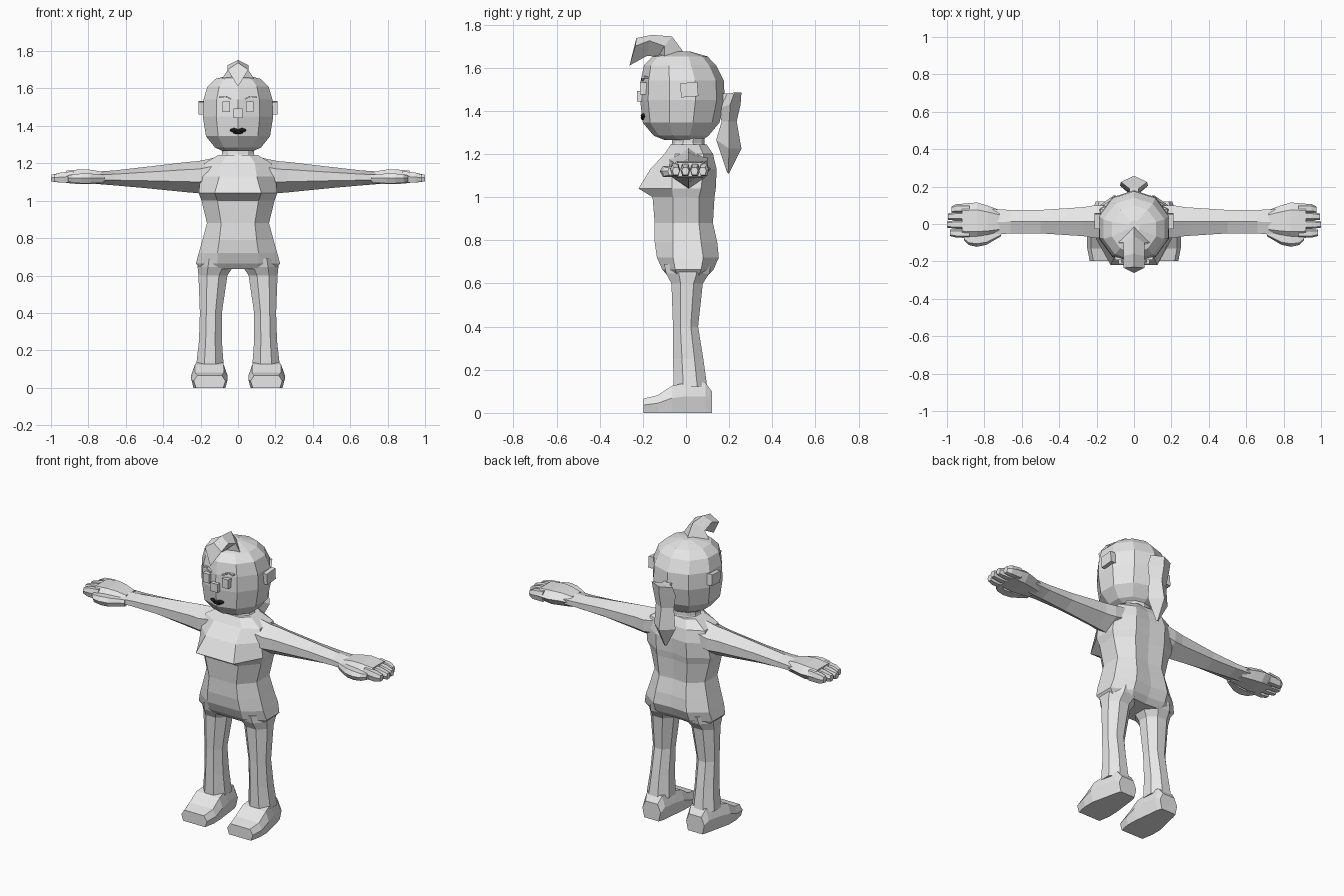
import bpy, bmesh, math
from mathutils import Matrix


def material(name, c):
    m = bpy.data.materials.new(name)
    m.diffuse_color = (c, c, c, 1)
    return m


GREY = material("light grey", 0.8)
DARK = material("black lips", 0.01)


def finish(name, bm, mat=GREY):
    bmesh.ops.recalc_face_normals(bm, faces=bm.faces)
    me = bpy.data.meshes.new(name)
    bm.to_mesh(me)
    bm.free()
    me.materials.append(mat)
    ob = bpy.data.objects.new(name, me)
    bpy.context.collection.objects.link(ob)
    return ob


def loft(name, rings, sx=1):
    """Skin a list of equal-length point rings and cap both ends."""
    bm = bmesh.new()
    vs = [[bm.verts.new((sx * x, y, z)) for x, y, z in r] for r in rings]
    n = len(vs[0])
    for a, b in zip(vs, vs[1:]):
        for i in range(n):
            j = (i + 1) % n
            bm.faces.new((a[i], a[j], b[j], b[i]))
    bm.faces.new(vs[0])
    bm.faces.new(vs[-1])
    return finish(name, bm)


def box(name, c, size, tilt=0.0, axis='Y', mat=GREY):
    bm = bmesh.new()
    m = Matrix.Translation(c) @ Matrix.Rotation(tilt, 4, axis) @ Matrix.Diagonal((*size, 1))
    bmesh.ops.create_cube(bm, size=1, matrix=m)
    return finish(name, bm, mat)


def oval(z, rx, y0, y1, n, cx=0.0, turn=0.0):
    """Flat n-sided ring between two depths."""
    cy, ry = (y0 + y1) / 2, (y1 - y0) / 2
    return [(cx + rx * math.sin(t), cy - ry * math.cos(t), z)
            for t in (turn + 2 * math.pi * i / n for i in range(n))]


def torso_ring(z, w, fx, f, sf, sb, bx, b):
    half = [(fx, f), (w, sf), (w, sb), (bx, b)]
    pts = [(0, f)] + half + [(0, b - 0.008)] + [(-x, y) for x, y in reversed(half)]
    return [(x, y, z) for x, y in pts]


# Torso with a bust shelf, waist and hips
loft("torso", [torso_ring(*r) for r in (
    (0.635, 0.20, 0.10, -0.085, -0.04, 0.06, 0.10, 0.10),
    (0.665, 0.225, 0.11, -0.11, -0.05, 0.07, 0.11, 0.128),
    (0.72, 0.21, 0.11, -0.135, -0.06, 0.08, 0.11, 0.152),
    (0.79, 0.19, 0.10, -0.145, -0.06, 0.07, 0.10, 0.145),
    (0.88, 0.166, 0.09, -0.145, -0.06, 0.06, 0.09, 0.125),
    (1.00, 0.195, 0.11, -0.155, -0.06, 0.06, 0.10, 0.132),
    (1.04, 0.21, 0.125, -0.22, -0.065, 0.07, 0.10, 0.138),
    (1.13, 0.20, 0.10, -0.165, -0.065, 0.08, 0.10, 0.142),
    (1.20, 0.18, 0.09, -0.10, -0.05, 0.08, 0.09, 0.125),
    (1.245, 0.105, 0.06, -0.07, -0.03, 0.06, 0.06, 0.095))])

# Neck and faceted head
loft("neck", [oval(1.22, 0.11, -0.075, 0.10, 10), oval(1.25, 0.09, -0.065, 0.085, 10),
              oval(1.31, 0.09, -0.06, 0.085, 10)])
loft("head", [oval(z, rx, y0, y1, 10) for z, rx, y0, y1 in (
    (1.265, 0.085, -0.10, 0.075), (1.285, 0.13, -0.15, 0.105), (1.345, 0.18, -0.20, 0.155),
    (1.45, 0.198, -0.213, 0.18), (1.54, 0.194, -0.21, 0.175), (1.61, 0.172, -0.195, 0.14),
    (1.652, 0.125, -0.155, 0.10), (1.675, 0.03, -0.05, 0.02))])

# Forelock curling over the forehead
loft("forelock", [[(0, ty, tz), (w, sy, sz), (0, by, bz), (-w, sy, sz)]
                  for ty, tz, w, sy, sz, by, bz in (
    (-0.01, 1.67, 0.09, -0.10, 1.645, -0.11, 1.63),
    (-0.065, 1.745, 0.055, -0.10, 1.70, -0.13, 1.65),
    (-0.16, 1.752, 0.055, -0.17, 1.725, -0.18, 1.655),
    (-0.23, 1.737, 0.055, -0.235, 1.70, -0.262, 1.61))])

# Ponytail: wide tied top, narrow bend, pointed end
loft("ponytail", [[(-w, ym, z1), (0, y0, z0), (w, ym, z1), (0, y1, z1)]
                  for w, y0, z0, ym, y1, z1 in (
    (0.07, 0.17, 1.475, 0.225, 0.257, 1.485),
    (0.075, 0.15, 1.41, 0.205, 0.253, 1.43),
    (0.06, 0.165, 1.35, 0.20, 0.235, 1.35),
    (0.07, 0.14, 1.265, 0.20, 0.257, 1.225),
    (0.008, 0.19, 1.115, 0.195, 0.20, 1.11))])
box("hair_tie", (0, 0.185, 1.465), (0.05, 0.06, 0.03))

# Nose
box("nose", (0, -0.20, 1.468), (0.048, 0.055, 0.05))

# Lips
bm = bmesh.new()
for x, z, w, h in ((-0.019, 1.377, 0.024, 0.011), (0.019, 1.377, 0.024, 0.011),
                   (0, 1.367, 0.028, 0.011)):
    bmesh.ops.create_uvsphere(bm, u_segments=16, v_segments=10, radius=1,
                              matrix=Matrix.Translation((x, -0.196, z)) @ Matrix.Diagonal((w, 0.014, h, 1)))
finish("lips", bm, DARK)


def arm_ring(x, y0, y1, z0, z1):
    yc, h = (y0 + y1) / 2, z1 - z0
    return [(x, yc, z1), (x, y0, z0 + 0.75 * h), (x, y0, z0 + 0.35 * h),
            (x, yc, z0), (x, y1, z0 + 0.35 * h), (x, y1, z0 + 0.75 * h)]


def slab_ring(x, y0, y1, z0, z1):
    c = 0.2 * (y1 - y0)
    zm = z0 + 0.55 * (z1 - z0)
    return [(x, y0 + c, z1), (x, y0, zm), (x, y0 + c, z0),
            (x, y1 - c, z0), (x, y1, zm), (x, y1 - c, z1)]


def foot_ring(y, a, b, t):
    return [(a + 0.012, y, 0), (a, y, 0.55 * t), (a + 0.02, y, t),
            (b - 0.02, y, t), (b, y, 0.55 * t), (b - 0.012, y, 0)]


for side, s in (("right", -1), ("left", 1)):
    # Face details
    box(side + "_eye", (s * 0.063, -0.188, 1.503), (0.042, 0.05, 0.055))
    box(side + "_inner_brow", (s * 0.05, -0.196, 1.55), (0.032, 0.02, 0.008), -s * 0.45)
    box(side + "_outer_brow", (s * 0.083, -0.182, 1.555), (0.038, 0.02, 0.008), s * 0.1)
    box(side + "_ear", (s * 0.193, 0.015, 1.498), (0.035, 0.08, 0.066), 0.08, 'X')

    # Arm, palm, fingers and thumb
    loft(side + "_arm", [arm_ring(*r) for r in (
        (0.10, -0.08, 0.10, 1.06, 1.235), (0.21, -0.075, 0.10, 1.04, 1.212),
        (0.27, -0.065, 0.09, 1.045, 1.207), (0.50, -0.05, 0.075, 1.068, 1.18),
        (0.66, -0.05, 0.075, 1.082, 1.162), (0.76, -0.06, 0.08, 1.09, 1.155))], s)
    loft(side + "_palm", [slab_ring(*r) for r in (
        (0.72, -0.055, 0.075, 1.092, 1.153), (0.78, -0.07, 0.097, 1.09, 1.165),
        (0.84, -0.08, 0.115, 1.088, 1.168), (0.92, -0.075, 0.108, 1.095, 1.16))], s)
    for i, (yc, end) in enumerate(((-0.05, 0.985), (-0.003, 1.0), (0.042, 0.995), (0.083, 0.975))):
        loft(f"{side}_finger_{i + 1}", [slab_ring(*r) for r in (
            (0.88, yc - 0.023, yc + 0.023, 1.097, 1.158),
            (0.95, yc - 0.023, yc + 0.023, 1.097, 1.15),
            (end, yc * 0.93 - 0.017, yc * 0.93 + 0.017, 1.103, 1.138))], s)
    loft(side + "_thumb", [slab_ring(*r) for r in (
        (0.71, -0.065, -0.03, 1.10, 1.14), (0.79, -0.112, -0.04, 1.093, 1.145),
        (0.84, -0.122, -0.04, 1.093, 1.145), (0.885, -0.112, -0.05, 1.097, 1.14),
        (0.91, -0.085, -0.05, 1.102, 1.135))], s)

    # Leg: z, inner x, outer x, front y, back y
    loft(side + "_leg", [oval(z, (b - a) / 2 * 1.06, y0 * 1.05, y1 * 1.05, 8, (a + b) / 2, math.pi / 8)
                         for z, a, b, y0, y1 in (
        (0.69, 0.01, 0.215, -0.105, 0.12), (0.645, 0.025, 0.218, -0.095, 0.11),
        (0.60, 0.055, 0.213, -0.07, 0.08), (0.40, 0.085, 0.205, -0.062, 0.058),
        (0.25, 0.085, 0.21, -0.062, 0.082), (0.12, 0.075, 0.225, -0.062, 0.10))], s)
    loft(side + "_foot", [foot_ring(*r) for r in (
        (0.12, 0.085, 0.205, 0.10), (0.09, 0.075, 0.215, 0.14), (0.0, 0.065, 0.235, 0.14),
        (-0.065, 0.057, 0.25, 0.125), (-0.13, 0.055, 0.25, 0.082), (-0.198, 0.067, 0.237, 0.066))], s)
